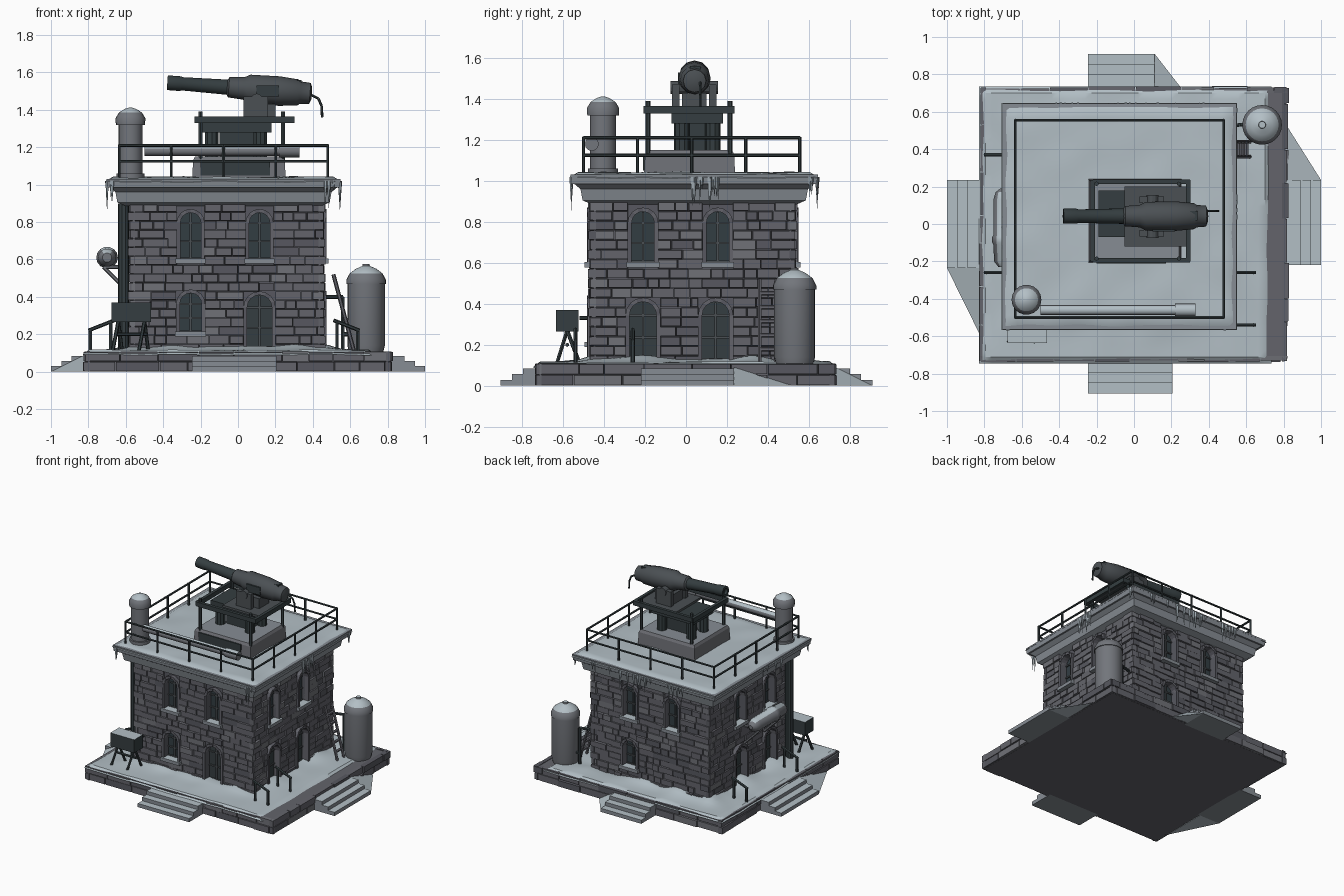
import bpy, bmesh, math, random
from mathutils import Vector, Matrix, noise

if "Cube" in bpy.data.objects:
    bpy.data.objects.remove(bpy.data.objects["Cube"])
random.seed(7)

def mat(name, c):
    m = bpy.data.materials.new(name)
    m.diffuse_color = (*c, 1)
    m.use_nodes = True
    m.node_tree.nodes["Principled BSDF"].inputs["Base Color"].default_value = m.diffuse_color
    return m
SNOW = mat("snow", (0.45, 0.52, 0.56))
STONE = mat("stone", (0.125, 0.127, 0.147))
STONE_D = mat("dark stone", (0.095, 0.097, 0.115))
STONE_L = mat("pale stone", (0.16, 0.165, 0.185))
TRIM = mat("frosted concrete", (0.24, 0.265, 0.295))
METAL = mat("dark green metal", (0.035, 0.048, 0.052))
GUN = mat("gunmetal", (0.07, 0.08, 0.088))
TANK = mat("grey steel", (0.17, 0.18, 0.20))
GLASS = mat("window glass", (0.032, 0.047, 0.055))
ICE = mat("ice", (0.35, 0.41, 0.45))

def finish(name, bm, mats, smooth=False, snowy=False):
    bmesh.ops.recalc_face_normals(bm, faces=bm.faces[:])
    if snowy:                                   # upward faces take the last colour
        for f in bm.faces:
            if f.normal.z > 0.7:
                f.material_index = len(mats) - 1
    me = bpy.data.meshes.new(name)
    bm.to_mesh(me); bm.free()
    ob = bpy.data.objects.new(name, me)
    bpy.context.collection.objects.link(ob)
    for m in mats:
        me.materials.append(m)
    if smooth:
        bpy.ops.object.select_all(action='DESELECT')
        ob.select_set(True)
        bpy.context.view_layer.objects.active = ob
        bpy.ops.object.shade_smooth_by_angle(angle=math.radians(35))
    return ob

def hexa(bm, a, b, mi=0):                       # two matching quads joined into a solid
    va, vb = [bm.verts.new(p) for p in a], [bm.verts.new(p) for p in b]
    fs = [bm.faces.new(va[::-1]), bm.faces.new(vb)]
    fs += [bm.faces.new((va[i], va[(i+1) % 4], vb[(i+1) % 4], vb[i])) for i in range(4)]
    for f in fs:
        f.material_index = mi

def box(bm, x0, x1, y0, y1, z0, z1, mi=0):
    q = lambda z: [(x0, y0, z), (x1, y0, z), (x1, y1, z), (x0, y1, z)]
    hexa(bm, q(z0), q(z1), mi)

def rod(bm, a, b, r, r2=None, n=6):
    a, b = Vector(a), Vector(b)
    m = Matrix.Translation((a+b)/2) @ (b-a).to_track_quat('Z', 'Y').to_matrix().to_4x4()
    bmesh.ops.create_cone(bm, cap_ends=True, segments=n, radius1=r, radius2=r if r2 is None else r2,
                          depth=(b-a).length, matrix=m)

def rods(name, segs, r, m):
    bm = bmesh.new()
    for a, b in segs:
        rod(bm, a, b, r)
    return finish(name, bm, [m], True)

def lathe(name, prof, org, axis, m, n=18, **kw):
    bm = bmesh.new()
    M = Matrix.Translation(org) @ Vector(axis).to_track_quat('Z', 'Y').to_matrix().to_4x4()
    rings = [[bm.verts.new(M @ Vector((r*math.cos(t*math.tau/n), r*math.sin(t*math.tau/n), h)))
              for t in range(n)] for h, r in prof]
    for p, q in zip(rings, rings[1:]):
        for i in range(n):
            bm.faces.new((p[i], p[(i+1) % n], q[(i+1) % n], q[i]))
    bm.faces.new(rings[0][::-1]); bm.faces.new(rings[-1])
    return finish(name, bm, m if isinstance(m, list) else [m], True, **kw)

def stack(name, rect, levels, mats, **kw):      # rectangular moulding: (z, offset) levels
    bm, (x0, x1, y0, y1) = bmesh.new(), rect
    q = lambda z, o: [(x0-o, y0-o, z), (x1+o, y0-o, z), (x1+o, y1+o, z), (x0-o, y1+o, z)]
    rings = [[bm.verts.new(p) for p in q(*l)] for l in levels]
    bm.faces.new(rings[0][::-1]); bm.faces.new(rings[-1])
    for p, r in zip(rings, rings[1:]):
        for i in range(4):
            bm.faces.new((p[i], p[(i+1) % 4], r[(i+1) % 4], r[i]))
    return finish(name, bm, mats, **kw)

def put(side, rect, u, z, d):                   # wall coordinates to world
    x0, x1, y0, y1 = rect
    return {'front': (u, y0-d, z), 'back': (u, y1+d, z), 'left': (x0-d, u, z), 'right': (x1+d, u, z)}[side]

def stonework(name, rect, z0, z1, rows, holes, wmin, wmax):
    bm, h = bmesh.new(), (z1-z0)/rows
    for side in ('front', 'back', 'left', 'right'):
        lo, hi = rect[:2] if side in ('front', 'back') else rect[2:]
        for r in range(rows):
            a, b = z0+r*h, z0+(r+1)*h
            cuts, spans = sorted((u-w, u+w) for u, w, p, q in holes.get(side, []) if p < b-.01 and q > a+.01), []
            s = lo
            for p, q in cuts:
                spans.append((s, p)); s = q
            for p, q in spans + [(s, hi)]:
                while q-p > 0.004:
                    e = p+random.uniform(wmin, wmax)
                    e = q if e > q-0.03 else e
                    d, t = random.uniform(-.006, .009), random.uniform(.001, .004)
                    quad = lambda k, dd: [put(side, rect, u, z, dd) for u, z in
                                          ((p+k, a+k), (e-k, a+k), (e-k, b-k), (p+k, b-k))]
                    hexa(bm, quad(0, -.03), quad(t, d), random.choice((0, 0, 0, 0, 1, 2)))
                    p = e
    return finish(name, bm, [STONE, STONE_D, STONE_L])

def snow_sheet(name, x0, x1, y0, y1, n, height):
    bm = bmesh.new()
    bmesh.ops.create_grid(bm, x_segments=n, y_segments=n, size=1)
    for v in bm.verts:
        edge = max(abs(v.co.x), abs(v.co.y)) > 0.999
        x, y = x0+(v.co.x+1)/2*(x1-x0), y0+(v.co.y+1)/2*(y1-y0)
        v.co = (x, y, height(x, y) - (0.025 if edge else 0))
    return finish(name, bm, [SNOW], True)

# ---- plinth, snow cover and steps
BASE, WALL = (-.82, .82, -.735, .73), (-.58, .46, -.47, .535)
stack("plinth_core", BASE, [(0, -.015), (.105, -.015)], [STONE])
stonework("plinth_stones", BASE, 0, .108, 2, {}, .12, .26)
def drift(x, y):
    d = math.hypot(max(WALL[0]-x, 0, x-WALL[1]), max(WALL[2]-y, 0, y-WALL[3]))
    n = noise.noise(Vector((x*5, y*5, 1)))
    return .115 + .006*n + max(0, .02+.03*n)*math.exp(-d/.06)
snow_sheet("plinth_snow", -.83, .735, -.745, .735, 44, drift)
bm = bmesh.new()
for i, out in enumerate((.06, .115, .17)):
    z = .085 - .028*i
    box(bm, -.245, .205, -.735-out, -.7, 0, z)
    box(bm, -.245, .11, .7, .74+out, 0, z)
    box(bm, .8, .83+out, -.22, .235, 0, z)
    box(bm, -.83-out, -.8, -.235, .235, 0, z)
finish("steps", bm, [TRIM, SNOW], snowy=True)
bm = bmesh.new()
for a, b, c in (((-1, -.235), (-.82, -.235), (-.82, -.6)), ((1, .235), (.82, .235), (.82, .52)),
                ((.11, .91), (.11, .73), (.25, .73))):
    v = [bm.verts.new(p) for p in ((*a, 0), (*b, 0), (*c, 0), (*b, .09))]
    for t in ((0, 1, 2), (0, 1, 3), (1, 2, 3), (2, 0, 3)):
        bm.faces.new([v[i] for i in t])
finish("step_drifts", bm, [SNOW])

# ---- walls with arched openings: (centre, half width, bottom, top, is door)
up = lambda u: (u, .055, .60, .85, False)
door = lambda u: (u, .066, .125, .41, True)
win = lambda u: (u, .058, .21, .42, False)
OPEN = {'front': [up(-.253), up(.115), win(-.253), door(.115)], 'back': [up(-.253), up(.115), win(.115)],
        'right': [up(-.21), up(.155), door(-.21), door(.145)], 'left': [up(-.21), up(.155), door(-.22), door(.145)]}
def arch(u, w, z0, z1, g=0, n=8):
    s = z1-w
    return [(u+w+g, z0)] + [(u+(w+g)*math.cos(i*math.pi/n), s+(w+g)*math.sin(i*math.pi/n))
                            for i in range(n+1)] + [(u-w-g, z0)]
core = stack("wall_core", WALL, [(.1, -.018), (.92, -.018)], [STONE_D])
cut, frame, pane, bars, sill = [bmesh.new() for _ in range(5)]
for side, items in OPEN.items():
    P = lambda u, z, d: put(side, WALL, u, z, d)
    for u, w, z0, z1, is_door in items:
        inn, out = arch(u, w, z0, z1), arch(u, w, z0, z1, .02)
        a, b = [cut.verts.new(P(*p, -.06)) for p in inn], [cut.verts.new(P(*p, .03)) for p in inn]
        cut.faces.new(a); cut.faces.new(b)
        for i in range(len(a)):
            j = (i+1) % len(a)
            cut.faces.new((a[i], a[j], b[j], b[i]))
        f = pane.faces.new([pane.verts.new(P(*p, -.045)) for p in inn])
        f.material_index = int(is_door)
        for i in range(len(inn)-1):             # surround stones
            q = lambda d: [P(*p, d) for p in (inn[i], inn[i+1], out[i+1], out[i])]
            hexa(frame, q(-.046), q(.01 + .004*(i % 2)), i % 2)
        def strip(bm, u0, u1, a, b, d0, d1):
            q = lambda d: [P(u0, a, d), P(u1, a, d), P(u1, b, d), P(u0, b, d)]
            hexa(bm, q(d0), q(d1))
        strip(bars, u-.005, u+.005, z0, z1-.003, -.046, -.034)
        for z in (z0+.006, (z0+z1-w)/2, z1-w):
            strip(bars, u-w, u+w, z-.005, z+.005, -.046, -.036)
        if not is_door:
            strip(sill, u-w-.025, u+w+.025, z0-.022, z0+.004, -.045, .025)
cutter = finish("opening_cutter", cut, [STONE_D])
cutter.hide_render = True
cutter.hide_set(True)
mod = core.modifiers.new("openings", 'BOOLEAN')
mod.operation, mod.object, mod.solver = 'DIFFERENCE', cutter, 'EXACT'
finish("window_surrounds", frame, [STONE, STONE_D])
finish("panes_and_doors", pane, [GLASS, METAL])
finish("glazing_bars", bars, [GUN])
finish("window_sills", sill, [TRIM, SNOW], snowy=True)
stonework("wall_stones", WALL, .1, .9, 17, {s: [(u, w+.018, a, b+.018) for u, w, a, b, _ in o]
                                            for s, o in OPEN.items()}, .05, .14)

# ---- cornice, roof snow, icicles
ROOF = (-.60, .445, -.46, .54)
stack("cornice", ROOF, [(.885, .0), (.905, .045), (.96, .055), (.985, .085), (.985, .098), (1.03, .104)], [TRIM])
snow_sheet("roof_snow", -.708, .552, -.567, .648, 30, lambda x, y: 1.04 + .008*noise.noise(Vector((x*5, y*5, 4))))
bm = bmesh.new()
for side, u0, u1, n in (('right', .03, .24, 14), ('right', .57, .63, 5), ('back', -.5, .4, 20),
                        ('front', .46, .53, 4), ('front', -.69, -.64, 3), ('left', -.2, .1, 5)):
    for i in range(n):
        p = Vector(put(side, ROOF, random.uniform(u0, u1), 1.02, .1))
        rod(bm, p, p-Vector((0, 0, random.uniform(.05, .17))), random.uniform(.007, .013), 0, 5)
finish("icicles", bm, [ICE])

# ---- roof railing
X0, X1, Y0, Y1 = -.635, .48, -.5, .555
C, segs = [(X0, Y0), (X1, Y0), (X1, Y1), (X0, Y1)], []
for i in range(4):
    a, b = Vector(C[i]), Vector(C[(i+1) % 4])
    segs += [((*a, z), (*b, z)) for z in (1.125, 1.21)]
    segs += [((*a.lerp(b, k/4), 1.03), (*a.lerp(b, k/4), 1.215)) for k in range(4)]
rods("railing", segs, .008, METAL)

# ---- chimney and roof pipe
lathe("chimney", [(1.03, .075), (1.06, .075), (1.06, .064), (1.33, .064)], (-.575, -.405, 0), (0, 0, 1), TANK)
lathe("chimney_cap", [(1.32, .078), (1.355, .08), (1.385, .062), (1.405, .03), (1.412, .008)],
      (-.575, -.405, 0), (0, 0, 1), [TANK, SNOW], snowy=True)
lathe("roof_pipe", [(0, .026), (.72, .026), (.72, .034), (.83, .034)], (-.5, -.46, 1.18), (1, 0, 0), [TANK, SNOW], 12, snowy=True)

# ---- gun mount
PED = (-.22, .23, -.18, .215)
stack("pedestal", PED, [(1.03, .025), (1.13, .02), (1.15, .01)], [STONE_L, TRIM], snowy=True)
bm = bmesh.new()
box(bm, -.2, .17, -.21, -.19, 1.05, 1.13)
for x in (-.14, .12):
    for y in (-.02, .13):
        rod(bm, (x, y, 1.14), (x, y, 1.31), .038, n=10)
box(bm, -.19, .18, -.07, .18, 1.28, 1.335)
box(bm, -.1, .1, 0, .1, 1.14, 1.29)
for y in (-.195, .225):                         # deck frame beams
    box(bm, -.22, .3, y-.012, y+.012, 1.33, 1.365)
for x in (-.22, .29):
    box(bm, x-.012, x+.012, -.2, .235, 1.33, 1.365)
for x in (-.2, .24):
    for y in (-.185, .215):
        rod(bm, (x, y, 1.13), (x, y, 1.39), .012)
finish("gun_mount", bm, [METAL])
bm = bmesh.new()
box(bm, -.05, .29, -.12, .2, 1.335, 1.352)
for y in (-.05, .13):
    box(bm, .03, .16, y-.018, y+.018, 1.34, 1.47)
rod(bm, (.1, -.075, 1.455), (.1, .155, 1.455), .032, n=12)
box(bm, .04, .2, -.02, .1, 1.34, 1.43)
finish("gun_cradle", bm, [GUN])

# ---- gun: barrel and breech on one tilted axis
ax, muzzle = Vector((1, 0, -.075)), (-.378, .042, 1.545)
lathe("gun_barrel", [(.02, .02), (0, .022), (0, .04), (.07, .04), (.08, .036), (.36, .042)], muzzle, ax, METAL)
lathe("gun_breech", [(.32, .04), (.33, .054), (.41, .06), (.44, .076), (.6, .079), (.7, .07),
                     (.715, .06), (.765, .056), (.775, .03)], muzzle, ax, GUN, 12)
bm = bmesh.new()
box(bm, .1, .22, -.04, -.02, 1.47, 1.53)
box(bm, .3, .34, .02, .07, 1.53, 1.56)
for a, b in (((.39, 1.48), (.43, 1.46)), ((.43, 1.46), (.447, 1.42)), ((.447, 1.42), (.45, 1.36))):
    rod(bm, (a[0], .07, a[1]), (b[0], .07, b[1]), .007)
finish("gun_fittings", bm, [METAL])

# ---- storage tank and leaning ladder
lathe("storage_tank", [(.1, .09), (.14, .1), (.47, .1), (.47, .106), (.49, .106), (.525, .088),
                       (.55, .055), (.565, .02), (.575, .018)], (.685, .53, 0), (0, 0, 1), [TANK, SNOW], 24, snowy=True)
L = lambda y, t: (.62-.11*t, y, .11+.41*t)
rods("ladder", [(L(y, 0), L(y, 1)) for y in (.36, .44)] + [(L(.36, k/6), L(.44, k/6)) for k in range(1, 6)], .011, STONE)
rods("tank_pipe", [((.56, .53, .11), (.56, .53, .4)), ((.56, .53, .4), (.46, .5, .4)), ((.6, .53, .2), (.56, .53, .2))], .011, METAL)

# ---- side drum, drainpipe, generator box, hand rails
lathe("side_drum", [(0, .025), (.03, .048), (.12, .052), (.13, .058), (.16, .058), (.17, .052), (.36, .052), (.4, .04), (.42, .015)],
      (-.7, -.23, .61), (0, 1, 0), [TANK, SNOW], 14, snowy=True)
rods("drum_brackets", [s for y in (-.15, .1) for s in (((-.58, y, .56), (-.72, y, .56)), ((-.58, y, .42), (-.72, y, .56)))], .01, TANK)
lathe("drainpipe", [(.11, .03), (.9, .03)], (-.612, -.42, 0), (0, 0, 1), METAL, 10)
bm = bmesh.new()
box(bm, -.675, -.465, -.635, -.525, .265, .37)
finish("generator_box", bm, [METAL, SNOW], snowy=True)
rods("generator_legs", [((x, -.58, .27), (x+s, -.58+t, .11)) for x in (-.64, -.5) for s, t in ((-.03, -.05), (.02, .06))]
     + [((-.65, -.58, .2), (-.49, -.58, .2)), ((-.5, -.52, .33), (-.5, -.47, .33))], .01, METAL)
segs = []
for s, x, ys in ((1, .53, (-.26, -.54)), (-1, -.68, (.37, -.26))):
    for y in ys:
        a, b = x, x+s*.11
        segs += [((a, y, .11), (a, y, .27)), ((b, y, .11), (b, y, .22)), ((a-s*.02, y, .275), (b+s*.01, y, .22))]
rods("hand_rails", segs, .01, METAL)
